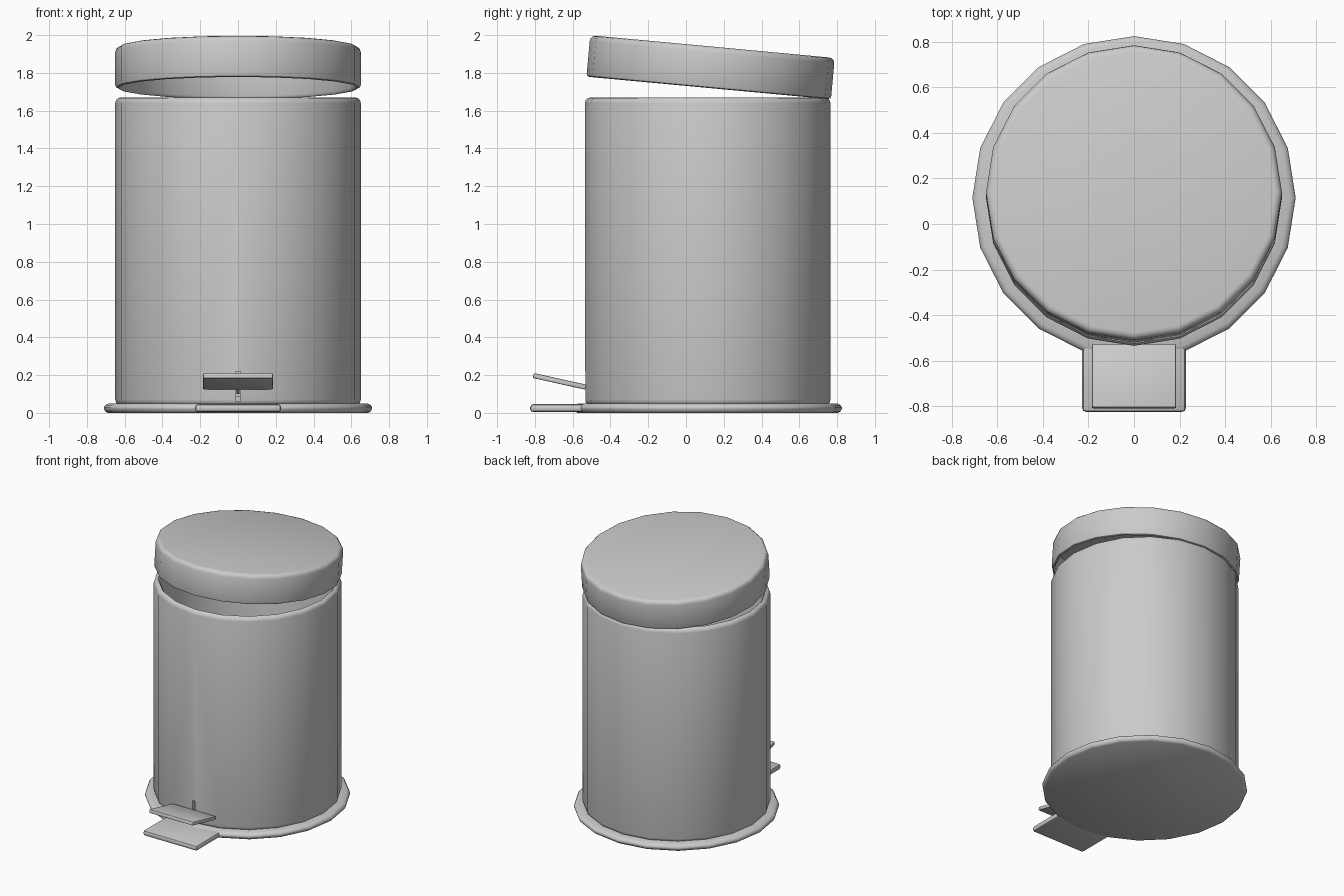
import bpy
import bmesh
from math import sin, cos, pi, radians
from mathutils import Matrix

cube = bpy.data.objects.get("Cube")
if cube:
    bpy.data.objects.remove(cube, do_unlink=True)

SIDES = 20
CENTRE_Y = 0.115

grey = bpy.data.materials.new("brushed_grey")
grey.use_nodes = True
grey.diffuse_color = (0.6, 0.6, 0.6, 1)
grey.node_tree.nodes["Principled BSDF"].inputs["Base Color"].default_value = (0.6, 0.6, 0.6, 1)


def add_object(name, bm):
    bmesh.ops.recalc_face_normals(bm, faces=bm.faces)
    mesh = bpy.data.meshes.new(name)
    bm.to_mesh(mesh)
    bm.free()
    mesh.materials.append(grey)
    obj = bpy.data.objects.new(name, mesh)
    bpy.context.collection.objects.link(obj)
    return obj


def activate(obj):
    bpy.ops.object.select_all(action='DESELECT')
    obj.select_set(True)
    bpy.context.view_layer.objects.active = obj


def smooth(obj):
    activate(obj)
    bpy.ops.object.shade_smooth_by_angle(angle=radians(40))


def arc(r, z, size, start, end, steps=3):
    """Rounded profile corner around (r, z), angles in degrees."""
    angles = [radians(start + (end - start) * i / steps) for i in range(steps + 1)]
    return [(r + size * cos(a), z + size * sin(a)) for a in angles]


def lathe(name, profile):
    """Turn (radius, z) points around z and cap both ends."""
    bm = bmesh.new()
    rings = [[bm.verts.new((r * cos(2 * pi * i / SIDES), r * sin(2 * pi * i / SIDES), z))
              for i in range(SIDES)] for r, z in profile]
    for low, high in zip(rings, rings[1:]):
        for i in range(SIDES):
            j = (i + 1) % SIDES
            bm.faces.new((low[i], low[j], high[j], high[i]))
    bm.faces.new(rings[0])
    bm.faces.new(rings[-1])
    return add_object(name, bm)


def box(name, size, location, bevel=0.0, tilt=0.0):
    bm = bmesh.new()
    bmesh.ops.create_cube(bm, size=1, matrix=Matrix.Diagonal((*size, 1)))
    if bevel:
        bmesh.ops.bevel(bm, geom=bm.edges[:], offset=bevel, segments=2,
                        profile=0.5, affect='EDGES')
    obj = add_object(name, bm)
    obj.location = location
    obj.rotation_euler.x = tilt
    return obj


# Base ring under the bin
base = lathe("base", [(0.69, 0), (0.703, 0.008), (0.71, 0.022), (0.71, 0.03),
                      (0.702, 0.042), (0.685, 0.05), (0.6, 0.05)])
base.location.y = CENTRE_Y
smooth(base)

# Hollow body with rounded edges and rim
body = lathe("body", arc(0.62, 0.07, 0.03, -90, 0) + arc(0.62, 1.64, 0.03, 0, 90)
             + [(0.61, 1.66), (0.605, 1.64), (0.605, 0.09)])
body.location.y = CENTRE_Y

# Narrow slot for the pedal arm
slot = box("slot_cutter", (0.024, 0.2, 0.16), (0, -0.54, 0.14))
slot.hide_render = True
activate(body)
cut = body.modifiers.new("pedal_slot", 'BOOLEAN')
cut.operation = 'DIFFERENCE'
cut.solver = 'EXACT'
cut.object = slot
bpy.context.view_layer.update()
bpy.ops.object.modifier_apply(modifier=cut.name)
bpy.data.objects.remove(slot, do_unlink=True)
smooth(body)

# Lid raised at the front, hollow underneath
lid = lathe("lid", [(0.625, 0.195), (0.625, 0.015), (0.63, 0.004)]
            + arc(0.635, 0.015, 0.015, -90, 0, 2) + arc(0.62, 0.19, 0.03, 0, 90))
lid.location = (0, 0.12, 1.72)
lid.rotation_euler.x = radians(-5.3)
smooth(lid)

# Foot plate joined to the base
smooth(box("foot_plate", (0.455, 0.5, 0.042), (0, -0.575, 0.025), 0.016))

# Pedal and the arm leading into the slot
TILT = radians(-12.5)
smooth(box("pedal", (0.37, 0.285, 0.027), (0, -0.669, 0.167), 0.006, TILT))
smooth(box("pedal_arm", (0.018, 0.2, 0.018), (0, -0.5, 0.13), 0.003, TILT))
